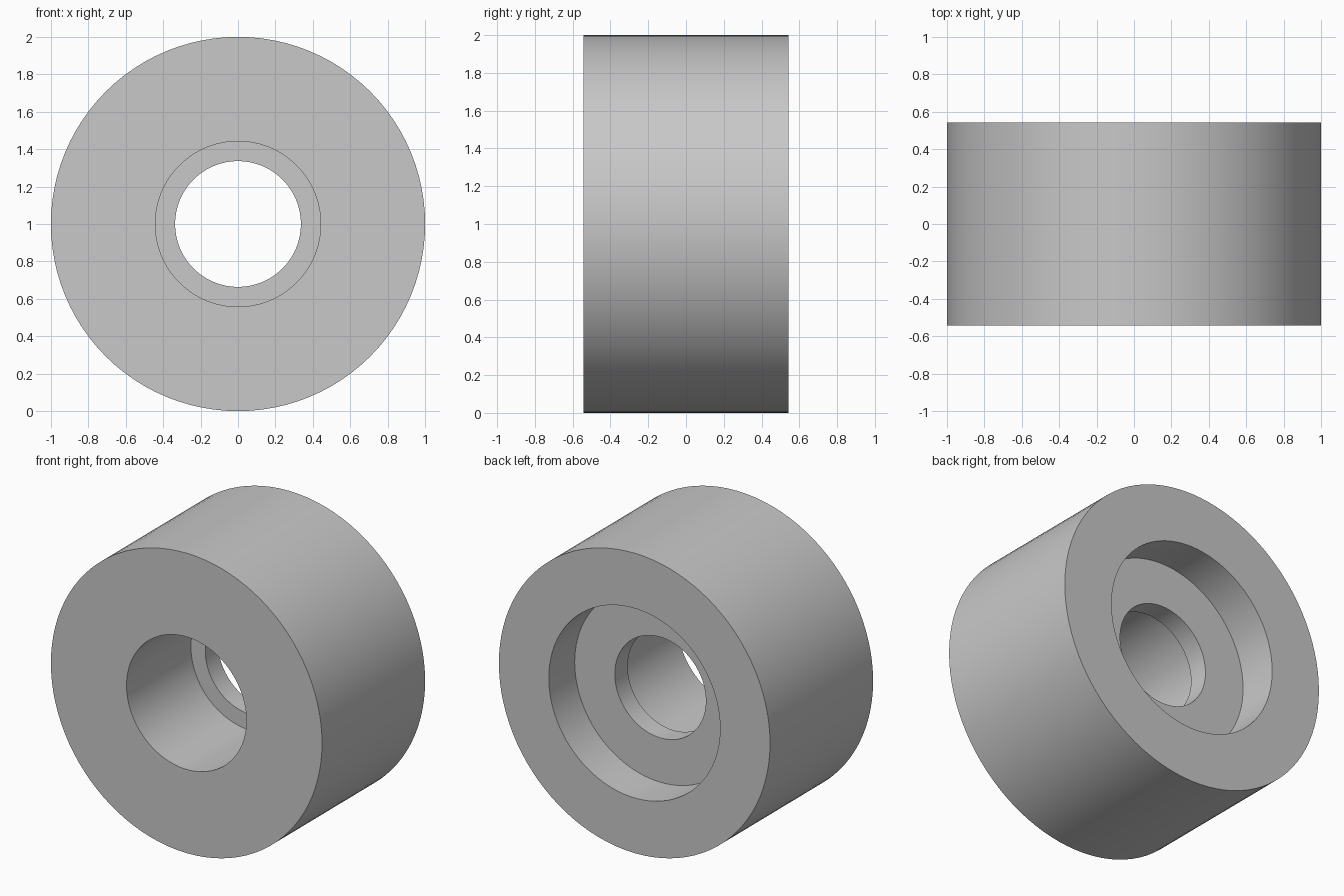
import bpy
import bmesh
from math import tau, radians
from mathutils import Matrix, Vector

cube = bpy.data.objects.get("Cube")
if cube:
    bpy.data.objects.remove(cube, do_unlink=True)

SEGMENTS = 96
HALF = 0.543

# Closed cross-section of the ring as (radius, y), front to back
profile = [
    (1.0, -HALF), (1.0, HALF),       # outer wall
    (0.632, HALF), (0.632, 0.27),    # wide rear recess
    (0.336, 0.27), (0.336, 0.135),   # narrow lip
    (0.442, 0.135), (0.442, -HALF),  # front bore
]

grey = bpy.data.materials.new("plain grey")
grey.use_nodes = True
colour = (0.58, 0.58, 0.58, 1)
grey.diffuse_color = colour
grey.node_tree.nodes["Principled BSDF"].inputs["Base Color"].default_value = colour

# Revolve the cross-section around the y axis
bm = bmesh.new()
rings = []
for i in range(SEGMENTS):
    turn = Matrix.Rotation(tau * i / SEGMENTS, 3, 'Y')
    rings.append([bm.verts.new(turn @ Vector((r, y, 0))) for r, y in profile])
for i, ring in enumerate(rings):
    after = rings[(i + 1) % SEGMENTS]
    for j in range(len(profile)):
        k = (j + 1) % len(profile)
        bm.faces.new((ring[j], ring[k], after[k], after[j]))
bmesh.ops.recalc_face_normals(bm, faces=bm.faces)

mesh = bpy.data.meshes.new("stepped_bushing")
bm.to_mesh(mesh)
bm.free()
mesh.materials.append(grey)

bushing = bpy.data.objects.new("stepped_bushing", mesh)
bushing.location.z = 1
bpy.context.collection.objects.link(bushing)

# Smooth round walls, crisp rims
bpy.ops.object.select_all(action='DESELECT')
bushing.select_set(True)
bpy.context.view_layer.objects.active = bushing
bpy.ops.object.shade_smooth_by_angle(angle=radians(30))
